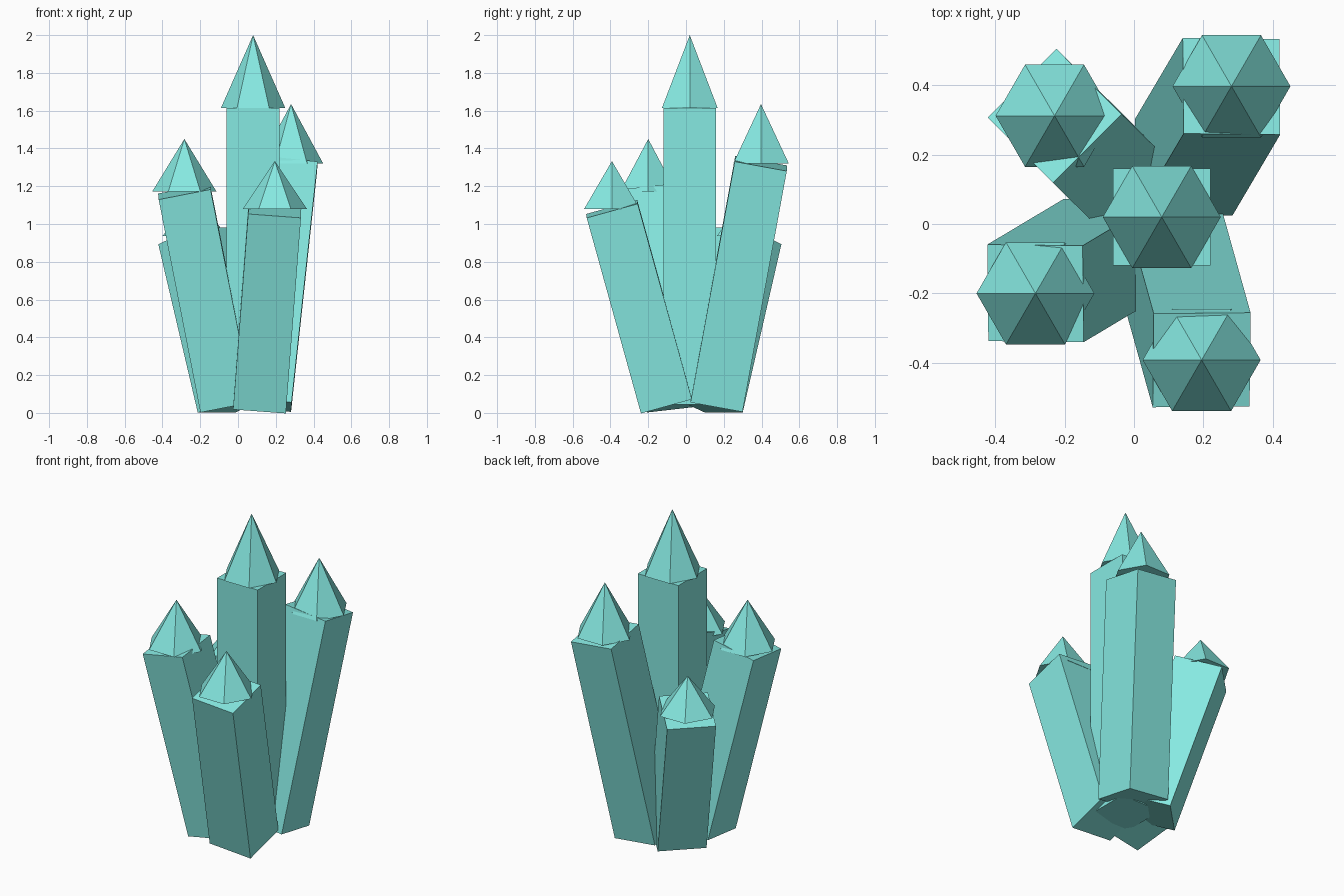
import bpy, math
from mathutils import Vector, Matrix

if "Cube" in bpy.data.objects:
    bpy.data.objects.remove(bpy.data.objects["Cube"])

teal = bpy.data.materials.new("teal_crystal")
teal.diffuse_color = (0.24, 0.82, 0.76, 1)
teal.use_nodes = True
teal.node_tree.nodes["Principled BSDF"].inputs["Base Color"].default_value = teal.diffuse_color

SIDE, TIP_RADIUS, BASE_Z = 0.28, 0.17, 0.045

# name, base centre (x, y), shaft top centre (x, y, z), tip height, yaw
crystals = [
    ("centre", (0.08, 0.02), (0.08, 0.02, 1.615), 0.385, 0),
    ("back_right", (0.143, 0.163), (0.281, 0.397, 1.32), 0.315, 0),
    ("front_left", (-0.063, -0.068), (-0.284, -0.20, 1.172), 0.278, 0),
    ("front_right", (0.115, -0.105), (0.195, -0.392, 1.08), 0.253, 0),
    ("back_left", (-0.02, 0.107), (-0.229, 0.312, 0.937), 0.22, 45),
]


def crystal(name, base, top, tip_height, yaw):
    bottom, top = Vector((*base, BASE_Z)), Vector(top)
    axis = top - bottom

    # leaning square shaft
    tilt = Vector((0, 0, 1)).rotation_difference(axis).to_matrix().to_4x4()
    bpy.ops.mesh.primitive_cube_add(size=1)
    shaft = bpy.context.object
    shaft.name = name + "_shaft"
    shaft.data.transform(
        Matrix.Translation((bottom + top) / 2) @ tilt
        @ Matrix.Rotation(math.radians(yaw), 4, 'Z')
        @ Matrix.Diagonal((SIDE, SIDE, axis.length, 1)))

    # upright six-sided tip, corners on the x axis
    bpy.ops.mesh.primitive_cone_add(vertices=6, radius1=TIP_RADIUS, radius2=0,
                                    depth=tip_height)
    tip = bpy.context.object
    tip.name = name + "_tip"
    tip.data.transform(Matrix.Translation(top + Vector((0, 0, tip_height / 2)))
                       @ Matrix.Rotation(math.radians(30), 4, 'Z'))

    for part in (shaft, tip):
        part.data.materials.append(teal)


for c in crystals:
    crystal(*c)
